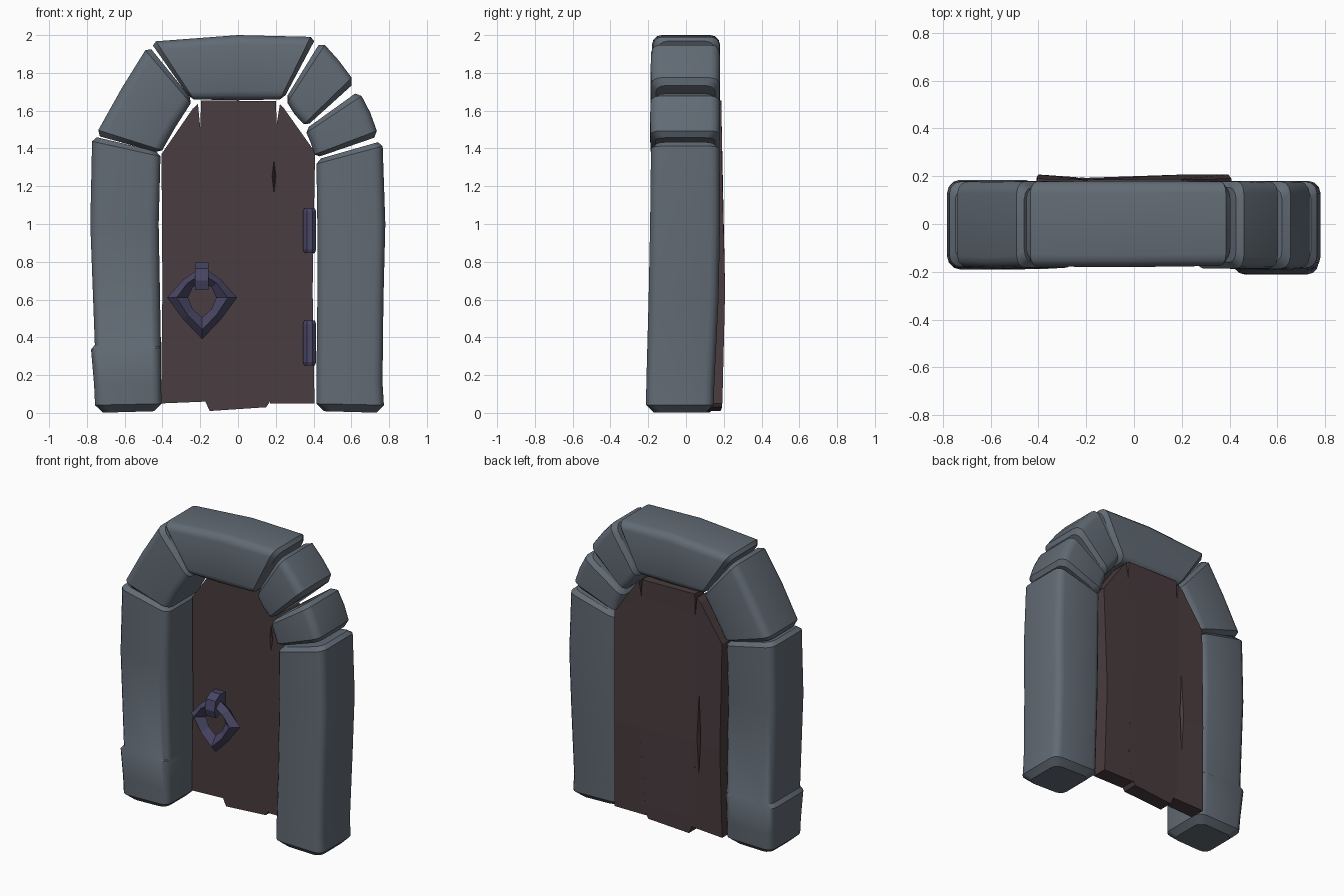
import bpy, bmesh, math
from mathutils import Vector

if "Cube" in bpy.data.objects:
    bpy.data.objects.remove(bpy.data.objects["Cube"])


def material(name, rgb):
    m = bpy.data.materials.new(name)
    m.diffuse_color = (*rgb, 1)
    m.use_nodes = True
    m.node_tree.nodes["Principled BSDF"].inputs["Base Color"].default_value = m.diffuse_color
    return m


STONE = material("blue grey stone", (0.12, 0.145, 0.175))
WOOD = material("dark brown wood", (0.068, 0.045, 0.05))
METAL = material("violet iron", (0.065, 0.06, 0.125))


def finish(name, bm, mat):
    bmesh.ops.recalc_face_normals(bm, faces=bm.faces)
    me = bpy.data.meshes.new(name)
    bm.to_mesh(me)
    bm.free()
    me.materials.append(mat)
    ob = bpy.data.objects.new(name, me)
    bpy.context.collection.objects.link(ob)
    return ob


def skin(bm, rings, closed=False):
    """Join rings of points with quads; cap the ends unless closed."""
    vs = [[bm.verts.new(p) for p in r] for r in rings]
    n = len(vs[0])
    pairs = list(zip(vs, vs[1:])) + ([(vs[-1], vs[0])] if closed else [])
    for a, b in pairs:
        for i in range(n):
            j = (i + 1) % n
            bm.faces.new((a[i], a[j], b[j], b[i]))
    if not closed:
        bm.faces.new(vs[0])
        bm.faces.new(vs[-1])


def section(st, inset=0.0, r=0.05):
    """Rounded rectangle between inner and outer edge points of a station."""
    ix, iz, ox, oz, y0, y1 = st
    a, b = Vector((ix, 0, iz)), Vector((ox, 0, oz))
    d = (b - a).normalized()
    w = (b - a).length
    pts = []
    for cu, cy, start in ((w - inset - r, y1 - inset - r, 0), (inset + r, y1 - inset - r, 90),
                          (inset + r, y0 + inset + r, 180), (w - inset - r, y0 + inset + r, 270)):
        for k in range(4):
            t = math.radians(start + 30 * k)
            pts.append(a + d * (cu + r * math.cos(t)) + Vector((0, cy + r * math.sin(t), 0)))
    return pts


def stone(name, stations, e0=0.025, e1=0.025):
    """Block lofted through (inner x,z, outer x,z, front y, back y) with bevelled ends."""
    def pull(a, b, e):
        dist = ((Vector(b[:4]) - Vector(a[:4])).length) / math.sqrt(2)
        return tuple(p + (q - p) * e / dist for p, q in zip(a, b))
    s = stations
    rings = [section(s[0], e0), section(pull(s[0], s[1], e0))]
    rings += [section(q) for q in s[1:-1]]
    rings += [section(pull(s[-1], s[-2], e1)), section(s[-1], e1)]
    bm = bmesh.new()
    skin(bm, rings)
    ob = finish(name, bm, STONE)
    bpy.ops.object.select_all(action='DESELECT')
    ob.select_set(True)
    bpy.context.view_layer.objects.active = ob
    bpy.ops.object.shade_smooth_by_angle(angle=math.radians(32))


# Stone pillars
stone("left_pillar", [
    (-0.405, 0.01, -0.755, 0.0, -0.185, 0.165), (-0.407, 0.15, -0.762, 0.15, -0.187, 0.175),
    (-0.408, 0.345, -0.778, 0.335, -0.19, 0.185), (-0.408, 0.35, -0.758, 0.36, -0.183, 0.178),
    (-0.42, 1.0, -0.782, 1.0, -0.185, 0.18), (-0.41, 1.38, -0.772, 1.465, -0.18, 0.178)], 0.04)
stone("right_pillar", [
    (0.415, 0.01, 0.775, 0.0, -0.212, 0.145), (0.415, 0.16, 0.765, 0.16, -0.21, 0.15),
    (0.42, 0.6, 0.77, 0.6, -0.198, 0.172), (0.42, 1.0, 0.78, 1.0, -0.19, 0.18),
    (0.415, 1.34, 0.765, 1.44, -0.185, 0.178)], 0.04)

# Arch stones
stone("left_arch_stone", [
    (-0.41, 1.375, -0.755, 1.47, -0.182, 0.178), (-0.33, 1.515, -0.615, 1.72, -0.188, 0.18),
    (-0.24, 1.655, -0.475, 1.945, -0.182, 0.178)])
stone("top_arch_stone", [
    (-0.25, 1.66, -0.465, 1.965, -0.178, 0.178), (0.0, 1.655, 0.0, 2.0, -0.18, 0.18),
    (0.24, 1.66, 0.415, 1.99, -0.175, 0.178)])
stone("upper_right_arch_stone", [
    (0.25, 1.66, 0.44, 1.97, -0.185, 0.178), (0.3, 1.58, 0.53, 1.87, -0.187, 0.18),
    (0.36, 1.515, 0.62, 1.75, -0.185, 0.178)])
stone("lower_right_arch_stone", [
    (0.355, 1.5, 0.64, 1.705, -0.187, 0.178), (0.385, 1.43, 0.70, 1.59, -0.19, 0.18),
    (0.41, 1.35, 0.745, 1.465, -0.187, 0.178)])


# Door planks: outlines in x, z, with a bulging back
FRONT = 0.085


def back_y(x, z):
    edge = min(1.0, abs(x - -0.15) / 0.12) if x < -0.15 else min(1.0, (x + 0.15) / 0.35)
    bulge = max(0.0, 1 - abs(z - 0.65) / 0.75)
    return 0.183 + 0.024 * edge * (0.25 + 0.75 * bulge)


def plank(name, left, right):
    """Left and right edges run bottom to top with matching point counts."""
    bm = bmesh.new()
    rings = []
    for (lx, lz), (rx, rz) in zip(left, right):
        rings.append([(lx, FRONT, lz), (rx, FRONT, rz),
                      (rx, back_y(rx, rz), rz), (lx, back_y(lx, lz), lz)])
    skin(bm, rings)
    return finish(name, bm, WOOD)


left_plank = plank("left_door_plank",
                   [(-0.408, 0.05), (-0.4, 0.65), (-0.405, 1.37), (-0.24, 1.61)],
                   [(-0.17, 0.06), (-0.2, 0.65), (-0.2, 1.51), (-0.212, 1.635)])
middle_plank = plank("middle_door_plank",
                     [(-0.15, 0.01), (-0.2, 0.12), (-0.2, 0.65), (-0.2, 1.51), (-0.195, 1.655)],
                     [(0.15, 0.03), (0.205, 0.12), (0.205, 0.65), (0.205, 1.53), (0.2, 1.65)])
right_plank = plank("right_door_plank",
                    [(0.17, 0.05), (0.205, 0.65), (0.205, 1.53), (0.222, 1.635)],
                    [(0.405, 0.05), (0.395, 0.65), (0.408, 1.38), (0.245, 1.61)])


# Wood cracks cut as thin wedges
def crack(target, name, x, z0, zm, z1, half, y_open, y_deep):
    bm = bmesh.new()
    pts = [(x, z0), (x + half, zm), (x, z1), (x - half, zm)]
    outer = [bm.verts.new((px, y_open, pz)) for px, pz in pts]
    deep = bm.verts.new((x + half * 0.2, y_deep, zm))
    bm.faces.new(outer)
    for i in range(4):
        bm.faces.new((outer[i], outer[(i + 1) % 4], deep))
    cutter = finish(name, bm, WOOD)
    cutter.hide_render = True
    cutter.hide_viewport = True
    mod = target.modifiers.new("crack", 'BOOLEAN')
    mod.operation = 'DIFFERENCE'
    mod.object = cutter


crack(middle_plank, "front_crack_cutter", 0.19, 1.13, 1.25, 1.37, 0.014, FRONT - 0.01, FRONT + 0.03)
crack(left_plank, "back_crack_cutter", -0.235, 0.2, 0.7, 1.28, 0.025, 0.22, 0.16)


# Hinges
for label, z in (("lower", 0.37), ("upper", 0.965)):
    rings = []
    for dz, r in ((-0.118, 0.03), (-0.1, 0.038), (0.1, 0.038), (0.118, 0.03)):
        rings.append([(0.379 + r * math.cos(k * math.pi / 4 + 0.39),
                       0.07 + r * math.sin(k * math.pi / 4 + 0.39), z + dz) for k in range(8)])
    bm = bmesh.new()
    skin(bm, rings)
    finish(label + "_hinge", bm, METAL)

# Diamond door ring with a faceted section
outer = [(0.185, 0), (0.1, 0.095), (0, 0.165), (-0.1, 0.095),
         (-0.185, 0), (-0.1, -0.115), (0, -0.22), (0.1, -0.115)]
inner = [(0.075, 0), (0.05, 0.055), (0, 0.08), (-0.05, 0.055),
         (-0.075, 0), (-0.05, -0.06), (0, -0.105), (0.05, -0.06)]
rings = []
for (ox, oz), (ix, iz) in zip(outer, inner):
    mx, mz = ox * 0.55 + ix * 0.45, oz * 0.55 + iz * 0.45
    rings.append([(-0.19 + x, y, 0.61 + z) for x, y, z in
                  ((ox, 0.03, oz), (mx, -0.015, mz), (ix, 0.03, iz), (mx, 0.07, mz))])
bm = bmesh.new()
skin(bm, rings, closed=True)
finish("door_ring", bm, METAL)

# Bracket holding the ring
bm = bmesh.new()
profile = [(0.1, 0.79), (0.03, 0.795), (-0.02, 0.765), (-0.035, 0.7),
           (-0.02, 0.65), (0.0, 0.65), (0.1, 0.69)]
skin(bm, [[(x, y, z) for y, z in profile] for x in (-0.227, -0.155)])
finish("ring_bracket", bm, METAL)
